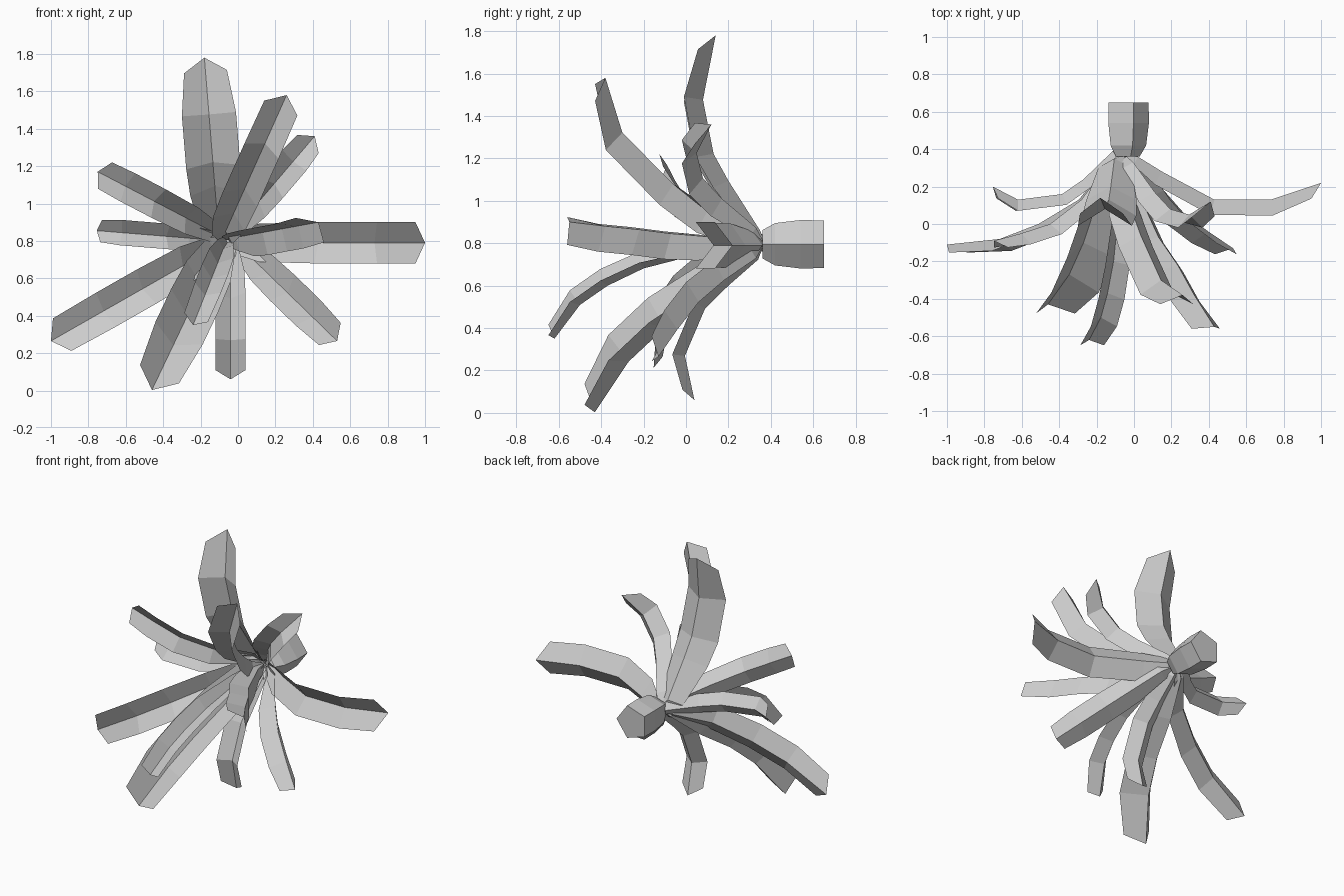
import bpy, math
from mathutils import Vector

if "Cube" in bpy.data.objects:
    bpy.data.objects.remove(bpy.data.objects["Cube"])

HUB = Vector((-.05, .37, .80))


def make_object(name, verts, faces):
    mesh = bpy.data.meshes.new(name)
    mesh.from_pydata(verts, [], faces)
    mesh.update()
    obj = bpy.data.objects.new(name, mesh)
    bpy.context.collection.objects.link(obj)
    return obj


def leaf(name, base, tip, path, w_max, w_tip, depth, notch=.06, outward=None):
    """V-folded strip from the hub; base/tip are (x, z), path is (fraction, y) along the fold."""
    bx, bz = base
    tx, tz = tip
    mids = [Vector((bx + (tx - bx) * f, y, bz + (tz - bz) * f)) for f, y in path]
    mids.insert(0, mids[0].lerp(HUB, 0.8))
    ang = math.atan2(tz - bz, tx - bx) if outward is None else math.radians(outward)
    out = Vector((math.cos(ang), 0, math.sin(ang)))
    side = Vector((-out.z, 0, out.x))
    last = len(mids) - 1
    verts, faces = [], []
    for i, m in enumerate(mids):
        t = (mids[min(i + 1, last)] - mids[max(i - 1, 0)]).normalized()
        n = side.cross(t).normalized()
        if n.dot(out + Vector((0, 1, 0))) > 0:
            n = -n
        grow = (0.35, 0.6, 0.93)[i] if i < 3 else 1
        w = w_tip if i == last else w_max * grow
        edge = m + n * depth * grow * (0.75 if i == last else 1)
        if i == last:
            edge = edge - t * notch
        verts += [edge - side * w, m, edge + side * w]
        if i < last:
            a = 3 * i
            faces += [(a, a + 1, a + 4, a + 3), (a + 1, a + 2, a + 5, a + 4)]
    return make_object(name, verts, faces)


# Leaves, named by their direction seen from the front
leaf("leaf_top", (-.10, .80), (-.18, 1.78),
     [(.06, .35), (.30, .20), (.43, .13), (.69, .08), (1, .14)], .145, .115, .09, .09)
leaf("leaf_upper_right_front", (-.08, .82), (.26, 1.58),
     [(.04, .25), (.17, .10), (.34, -.06), (.66, -.30), (1, -.38)], .10, .097, .09, .06)
leaf("leaf_front_right", (-.06, .81), (.43, .90),
     [(.10, .24), (.25, .08), (.39, -.07), (.60, -.22), (.78, -.38), (1, -.55)],
     .10, .10, .08, .02, 49)
leaf("leaf_upper_right_back", (-.05, .82), (.41, 1.36),
     [(.10, .33), (.35, .17), (.53, .08), (.75, .05), (1, .12)], .085, .075, .07, .08)
leaf("leaf_right", (0, .79), (1.0, .79),
     [(.02, .36), (.15, .28), (.43, .13), (.73, .13), (1, .22)], .11, .11, .085, .075)
leaf("leaf_lower_right", (0, .78), (.53, .265),
     [(.10, .33), (.30, .18), (.50, .06), (.75, -.04), (1, -.13)], .095, .083, .07, .035)
leaf("leaf_lower_left", (-.06, .80), (-1.0, .265),
     [(.08, .33), (.25, .13), (.48, 0), (.70, -.08), (1, -.11)], .105, .10, .065, .065)
leaf("leaf_bottom_left", (-.08, .80), (-.46, .003),
     [(.08, .33), (.30, .13), (.50, -.10), (.70, -.27), (1, -.43)], .14, .115, .12, .055)
leaf("leaf_front_bottom", (-.07, .78), (-.24, .35),
     [(.05, .10), (.23, -.20), (.42, -.37), (.63, -.50), (1, -.62)], .075, .068, .065, .02)
leaf("leaf_bottom", (-.04, .78), (-.04, .06),
     [(.08, .34), (.25, .20), (.40, .09), (.71, -.005), (1, .04)], .08, .08, .06, .06)
leaf("leaf_left", (-.08, .80), (-.755, .855),
     [(.05, .39), (.28, .24), (.45, .16), (.80, .13), (1, .20)], .068, .06, .06, .05)
leaf("leaf_upper_left", (-.08, .82), (-.75, 1.17),
     [(.08, .33), (.30, .13), (.55, 0), (.78, -.05), (1, -.09)], .085, .08, .06, .035)

# Five-sided stem behind the leaves
rings = [(.36, .07), (.42, .105), (.54, .12), (.65, .118)]
verts = [(-.04 + r * math.cos(k * math.tau / 5), y, .795 + r * math.sin(k * math.tau / 5))
         for y, r in rings for k in range(5)]
faces = [(5 * i + k, 5 * i + 5 + k, 5 * i + 5 + (k + 1) % 5, 5 * i + (k + 1) % 5)
         for i in range(len(rings) - 1) for k in range(5)]
faces.append(tuple(range(19, 14, -1)))
make_object("stem", verts, faces)
